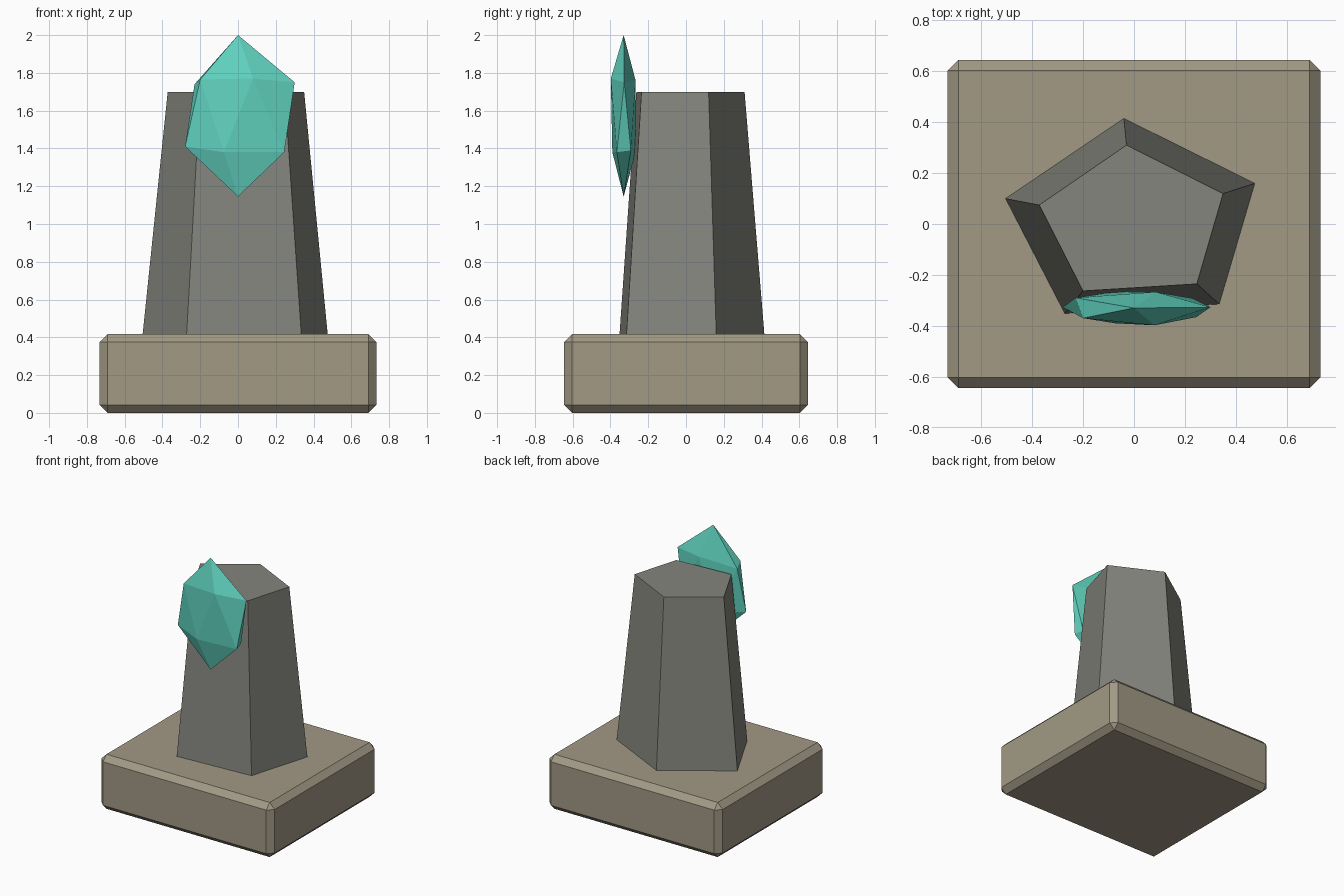
import bpy
import bmesh

if "Cube" in bpy.data.objects:
    bpy.data.objects.remove(bpy.data.objects["Cube"])


def material(name, color):
    mat = bpy.data.materials.new(name)
    mat.diffuse_color = (*color, 1)
    mat.use_nodes = True
    mat.node_tree.nodes["Principled BSDF"].inputs["Base Color"].default_value = mat.diffuse_color
    return mat


def hull_object(name, points, mat):
    """Flat-shaded convex solid around the given points."""
    bm = bmesh.new()
    for p in points:
        bm.verts.new(p)
    bmesh.ops.convex_hull(bm, input=bm.verts[:])
    bmesh.ops.recalc_face_normals(bm, faces=bm.faces[:])
    return mesh_object(name, bm, mat)


def mesh_object(name, bm, mat):
    mesh = bpy.data.meshes.new(name)
    bm.to_mesh(mesh)
    bm.free()
    mesh.materials.append(mat)
    obj = bpy.data.objects.new(name, mesh)
    bpy.context.collection.objects.link(obj)
    return obj


sandstone = material("sandstone", (0.36, 0.32, 0.235))
slate = material("slate", (0.235, 0.235, 0.21))
teal = material("teal crystal", (0.12, 0.66, 0.53))

# Square plinth with chamfered edges
bm = bmesh.new()
bmesh.ops.create_cube(bm, size=1)
for v in bm.verts:
    v.co = (v.co.x * 1.465, v.co.y * 1.29, (v.co.z + 0.5) * 0.417)
bmesh.ops.bevel(bm, geom=bm.edges[:], offset=0.042, segments=1,
                profile=0.5, affect='EDGES')
mesh_object("plinth", bm, sandstone)

# Irregular five-sided tapering pillar
outline = [(-0.505, 0.10), (-0.04, 0.415), (0.475, 0.16),
           (0.335, -0.315), (-0.272, -0.352)]
bm = bmesh.new()
low = [bm.verts.new((x, y, 0.415)) for x, y in outline]
high = [bm.verts.new((x * 0.737, y * 0.747, 1.70)) for x, y in outline]
bm.faces.new(low)
bm.faces.new(high)
for i in range(5):
    j = (i + 1) % 5
    bm.faces.new((low[i], low[j], high[j], high[i]))
bmesh.ops.recalc_face_normals(bm, faces=bm.faces[:])
mesh_object("pillar", bm, slate)

# Flattened twelve-point crystal on the pillar's front
tips = [(0, -0.33, 2.0), (0, -0.33, 1.145)]
upper_ring = [(0.30, -0.327, 1.75), (0.08, -0.398, 1.77), (-0.20, -0.37, 1.765),
              (-0.23, -0.29, 1.74), (0.085, -0.267, 1.76)]
lower_ring = [(0.245, -0.366, 1.38), (-0.075, -0.39, 1.38), (-0.28, -0.327, 1.41),
              (-0.08, -0.267, 1.38), (0.23, -0.292, 1.39)]
hull_object("crystal", tips + upper_ring + lower_ring, teal)
